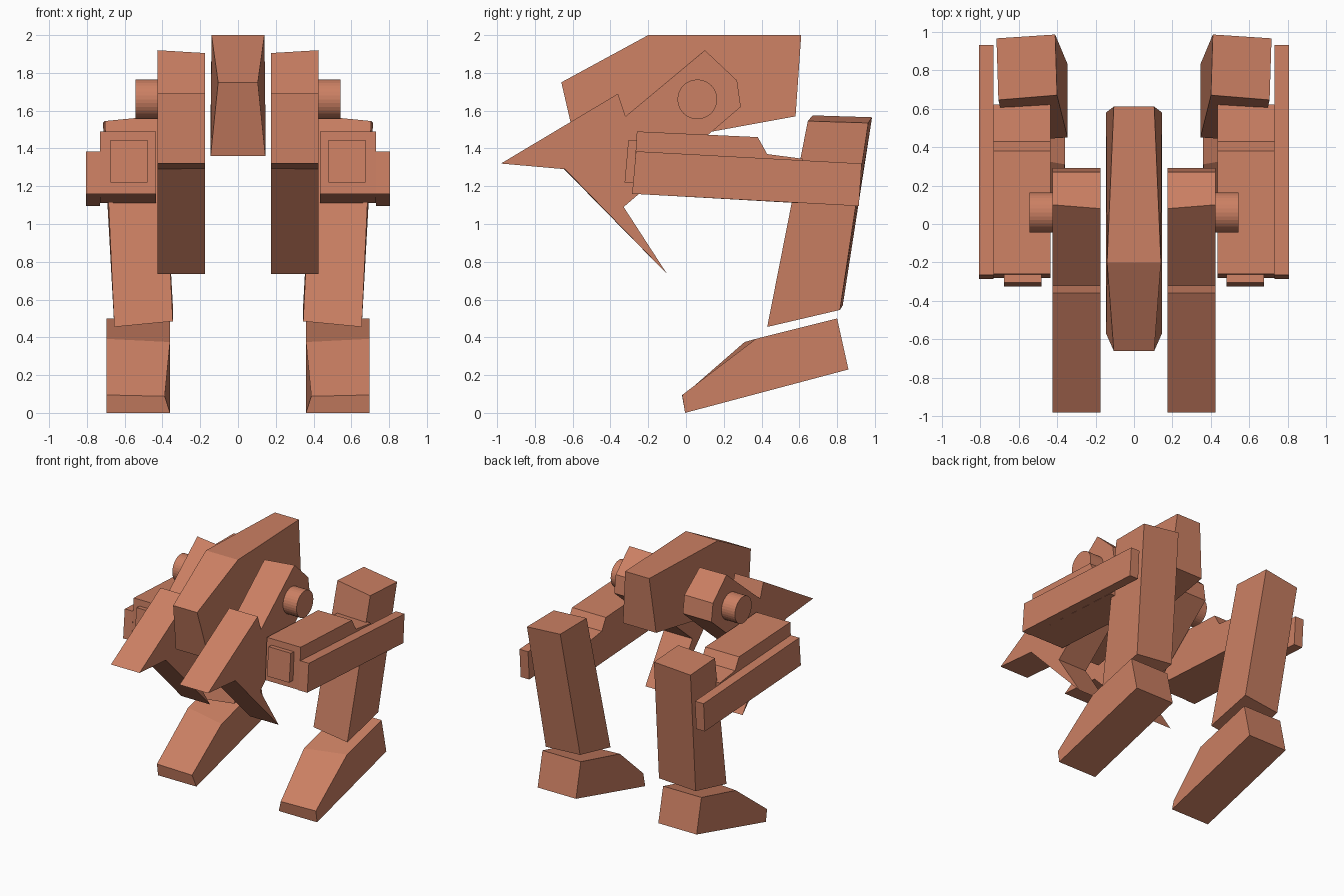
import bpy, bmesh, math
from mathutils import Matrix

if "Cube" in bpy.data.objects:
    bpy.data.objects.remove(bpy.data.objects["Cube"])

clay = bpy.data.materials.new("terracotta")
clay.diffuse_color = (0.60, 0.215, 0.125, 1)
clay.use_nodes = True
clay.node_tree.nodes["Principled BSDF"].inputs["Base Color"].default_value = clay.diffuse_color


def finish(name, bm, mirror=True):
    bmesh.ops.recalc_face_normals(bm, faces=bm.faces)
    me = bpy.data.meshes.new(name)
    bm.to_mesh(me)
    bm.free()
    me.materials.append(clay)
    ob = bpy.data.objects.new(name, me)
    bpy.context.collection.objects.link(ob)
    if mirror:
        ob.modifiers.new("mirror", 'MIRROR').use_axis[0] = True
    return ob


def loft(name, inner, outer, mirror=True):
    """Solid between two matching rings of (x, y, z) points."""
    bm = bmesh.new()
    a = [bm.verts.new(p) for p in inner]
    b = [bm.verts.new(p) for p in outer]
    n = len(a)
    bm.faces.new(a)
    bm.faces.new(b[::-1])
    for i in range(n):
        j = (i + 1) % n
        bm.faces.new((a[i], b[i], b[j], a[j]))
    return finish(name, bm, mirror)


def slab(name, x0, x1, profile):
    """Side profile of (y, z) points extruded from x0 to x1."""
    return loft(name, [(x0, y, z) for y, z in profile],
                [(x1, y, z) for y, z in profile])


# Central hull, pinched at nose and upper tail: (half width, y, z)
hull = [(0.105, -0.66, 1.75), (0.14, -0.20, 2.0), (0.105, 0.61, 2.0),
        (0.145, 0.58, 1.57), (0.145, -0.57, 1.36)]
loft("hull", [(-w, y, z) for w, y, z in hull], hull, mirror=False)

# Claw-shaped side plates with slightly lower inner crest
claw = [(-0.98, 1.32), (-0.36, 1.69), (-0.32, 1.57), (0.10, 1.92), (0.27, 1.76),
        (0.29, 1.62), (-0.33, 1.09), (-0.10, 0.735), (-0.64, 1.29)]
claw_in = list(claw)
claw_in[3] = (0.08, 1.905)
claw_in[8] = (-0.65, 1.295)
loft("side_claw", [(0.175, y, z) for y, z in claw_in],
     [(0.425, y, z) for y, z in claw])

# Shoulder axle
bm = bmesh.new()
bmesh.ops.create_cone(bm, cap_ends=True, segments=32, radius1=0.105, radius2=0.105,
                      depth=0.13,
                      matrix=Matrix.Translation((0.478, 0.06, 1.66))
                      @ Matrix.Rotation(math.pi / 2, 4, 'Y'))
finish("shoulder_axle", bm)

# Gun pod, its outer rail and the muzzle block
slab("gun_pod", 0.435, 0.73, [(-0.26, 1.49), (0.38, 1.46), (0.43, 1.37),
                              (0.62, 1.345), (0.605, 1.11), (-0.28, 1.16)])
slab("gun_rail", 0.73, 0.805, [(-0.265, 1.385), (0.93, 1.32),
                               (0.915, 1.095), (-0.285, 1.16)])
slab("gun_muzzle", 0.48, 0.675, [(-0.305, 1.445), (-0.255, 1.44),
                                 (-0.27, 1.22), (-0.325, 1.22)])

# Tilted leg column
loft("leg",
     [(0.40, 0.67, 1.575), (0.41, 0.985, 1.565),
      (0.345, 0.83, 0.57), (0.345, 0.45, 0.485)],
     [(0.705, 0.645, 1.545), (0.715, 0.965, 1.535),
      (0.655, 0.815, 0.545), (0.655, 0.43, 0.455)])

# Wedge foot, narrowed at the top of the toe
loft("foot",
     [(0.36, -0.005, 0.0), (0.388, -0.02, 0.088), (0.36, 0.31, 0.375),
      (0.36, 0.80, 0.50), (0.36, 0.86, 0.23)],
     [(0.695, -0.005, 0.0), (0.695, -0.02, 0.095), (0.695, 0.37, 0.392),
      (0.695, 0.80, 0.50), (0.695, 0.86, 0.23)])
